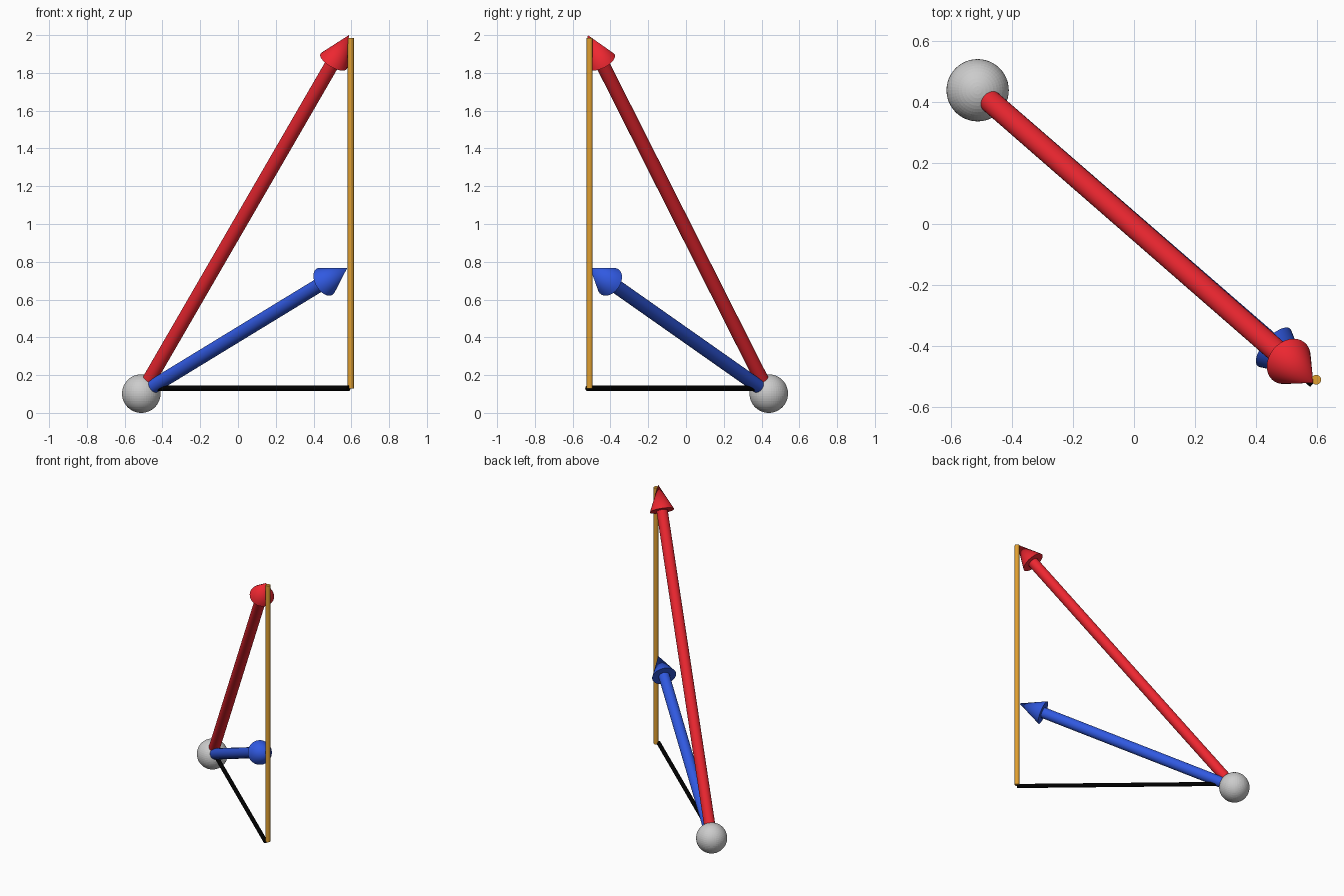
import bpy, math
from mathutils import Vector

if "Cube" in bpy.data.objects:
    bpy.data.objects.remove(bpy.data.objects["Cube"])


def material(name, color):
    m = bpy.data.materials.new(name)
    m.diffuse_color = (*color, 1)
    m.use_nodes = True
    m.node_tree.nodes["Principled BSDF"].inputs["Base Color"].default_value = m.diffuse_color
    return m


RED = material("red", (0.85, 0.02, 0.03))
BLUE = material("blue", (0.03, 0.1, 0.75))
GOLD = material("gold", (0.75, 0.35, 0.03))
BLACK = material("black", (0.0, 0.0, 0.0))


def rod(name, start, end, r1, r2, mat, sides=32):
    """Cylinder or cone running from start to end."""
    a, b = Vector(start), Vector(end)
    bpy.ops.mesh.primitive_cone_add(vertices=sides, radius1=r1, radius2=r2,
                                    depth=(b - a).length, location=(a + b) / 2)
    ob = bpy.context.object
    ob.name = name
    ob.rotation_euler = (b - a).to_track_quat('Z', 'Y').to_euler()
    ob.data.materials.append(mat)
    bpy.ops.object.shade_smooth_by_angle(angle=math.radians(35))
    return ob


def arrow(name, start, tip, mat):
    a, b = Vector(start), Vector(tip)
    neck = b - (b - a).normalized() * 0.175
    rod(name + "_shaft", a, neck, 0.037, 0.037, mat)
    rod(name + "_head", neck, b, 0.081, 0.0, mat)


# Ball at the shared origin of both arrows
ORIGIN = (-0.512, 0.438, 0.102)
bpy.ops.mesh.primitive_uv_sphere_add(segments=48, ring_count=24,
                                     radius=0.102, location=ORIGIN)
bpy.context.object.name = "origin_ball"

# Arrows
arrow("red_arrow", ORIGIN, (0.587, -0.52, 2.0), RED)
arrow("blue_arrow", ORIGIN, (0.578, -0.508, 0.767), BLUE)

# Upright pole and horizontal base line
rod("upright_pole", (0.597, -0.51, 0.128), (0.597, -0.51, 1.985),
    0.016, 0.016, GOLD, 16)
rod("base_line", (ORIGIN[0], ORIGIN[1], 0.13), (0.586, -0.523, 0.13),
    0.014, 0.014, BLACK, 16)
